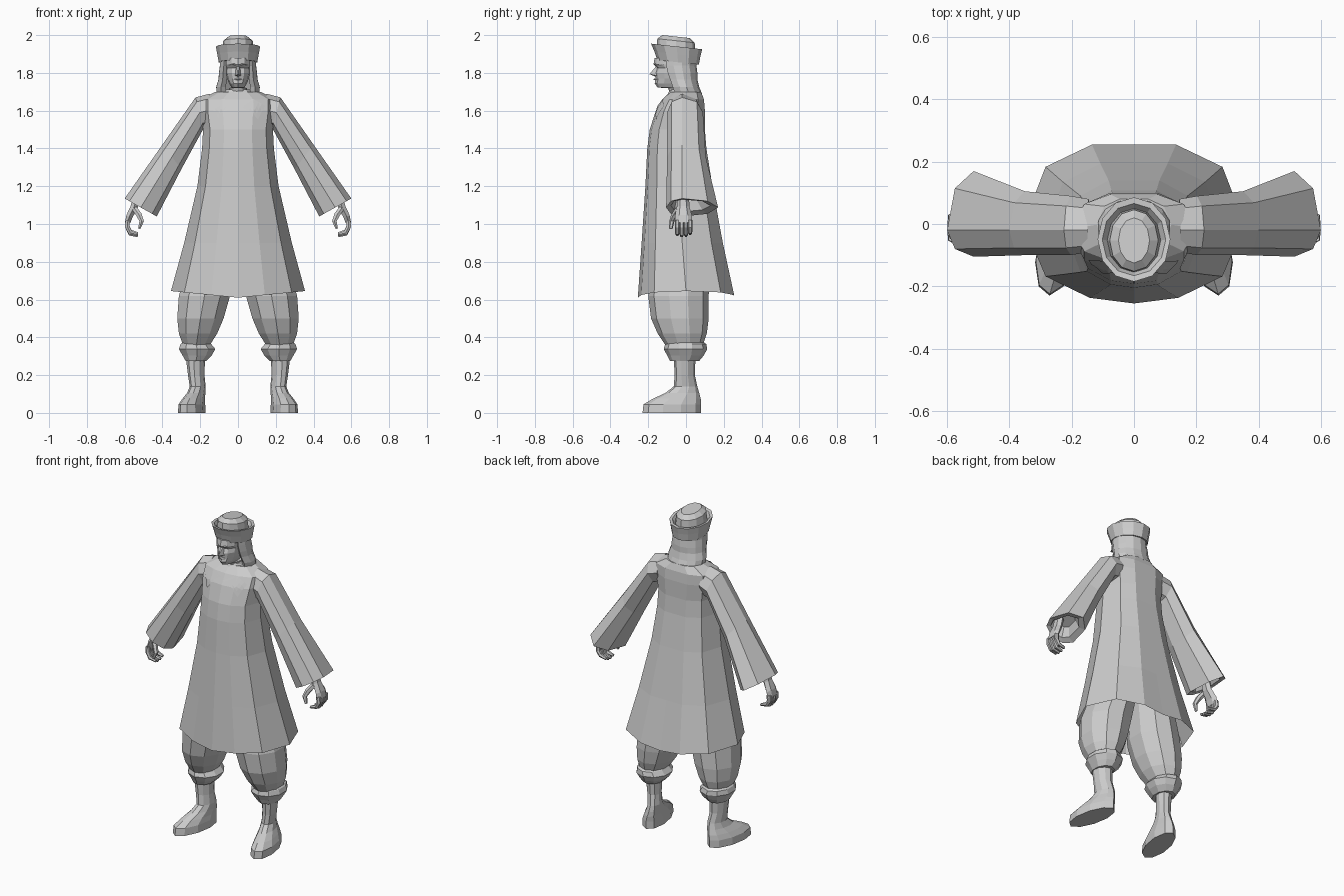
import bpy, bmesh
from math import sin, cos, pi, radians
from mathutils import Vector

cube = bpy.data.objects.get("Cube")
if cube:
    bpy.data.objects.remove(cube, do_unlink=True)

# One plain grey for everything
grey = bpy.data.materials.new("plain_grey")
grey.use_nodes = True
grey.diffuse_color = (0.6, 0.6, 0.6, 1)
grey.node_tree.nodes["Principled BSDF"].inputs["Base Color"].default_value = (0.6, 0.6, 0.6, 1)


def finish(name, bm, mirror=False):
    bmesh.ops.recalc_face_normals(bm, faces=bm.faces)
    mesh = bpy.data.meshes.new(name)
    bm.to_mesh(mesh)
    bm.free()
    mesh.materials.append(grey)
    obj = bpy.data.objects.new(name, mesh)
    bpy.context.collection.objects.link(obj)
    if mirror:
        obj.modifiers.new("mirror", "MIRROR").use_mirror_merge = False
    return obj


def loft(name, rings, mirror=False, caps=(True, True)):
    """Skin a list of equal-length point rings."""
    bm = bmesh.new()
    rows = [[bm.verts.new(p) for p in ring] for ring in rings]
    n = len(rows[0])
    for a, b in zip(rows, rows[1:]):
        for i in range(n):
            j = (i + 1) % n
            bm.faces.new((a[i], a[j], b[j], b[i]))
    for row, cap in ((rows[0], caps[0]), (rows[-1], caps[1])):
        if cap:
            bm.faces.new(row)
    return finish(name, bm, mirror)


def circle(n):
    return [(sin(2 * pi * i / n), -cos(2 * pi * i / n)) for i in range(n)]


def ring(shape, z, cx, hx, front, back, tilt=0, shear=0, rise=0):
    """Horizontal section between a front and a back limit."""
    mid = (front + back) / 2
    pts = []
    for u, v in shape:
        y = mid + v * (back - front) / 2
        pts.append(Vector((cx + u * hx + shear * y, y, z + tilt * (y + 0.05) + rise * abs(u))))
    return pts


def tube(name, path, n=6, mirror=True):
    """Tube through (x, y, z, thickness, width in y) stations bending in x-z."""
    rings = []
    for k, (x, y, z, t, w) in enumerate(path):
        a, b = path[max(k - 1, 0)], path[min(k + 1, len(path) - 1)]
        d = Vector((b[0] - a[0], 0, b[2] - a[2])).normalized()
        side = Vector((d.z, 0, -d.x))
        rings.append([Vector((x, y, z)) + side * t * u + Vector((0, w * v, 0)) for u, v in circle(n)])
    return loft(name, rings, mirror)


# Long robe: narrow chest, flaring to an open hem
half = [(0.4, -.93), (0.8, -.66), (1, 0), (0.8, .72), (0.38, 1)]
robe_shape = [(0, -1)] + half + [(0, 1)] + [(-u, v) for u, v in reversed(half)]
robe = loft("robe", [
    ring(robe_shape, 0.61, 0, .355, -.255, .255, rise=.035),
    ring(robe_shape, 0.9, 0, .285, -.235, .195),
    ring(robe_shape, 1.2, 0, .215, -.215, .14),
    ring(robe_shape, 1.4, 0, .19, -.205, .108),
    ring(robe_shape, 1.5, 0, .185, -.192, .1),
    ring(robe_shape, 1.6, 0, .2, -.16, .1),
    ring(robe_shape, 1.66, 0, .2, -.125, .095),
    ring(robe_shape, 1.70, 0, .12, -.085, .08),
], caps=(False, True))

# Low standing collar
oct_shape = circle(10)
loft("neck_band", [ring(oct_shape, 1.68, 0, .09, -.1, .07),
                   ring(oct_shape, 1.712, 0, .075, -.085, .06)])

# Pointed collar flaps laid on the chest
bm = bmesh.new()
flap = [(0.005, -.2, 1.655), (0.065, -.2, 1.625), (0.125, -.2, 1.565), (0.165, -.17, 1.65), (0.08, -.15, 1.685)]
bm.faces.new([bm.verts.new(p) for p in flap])
bmesh.ops.triangulate(bm, faces=bm.faces)
bmesh.ops.subdivide_edges(bm, edges=bm.edges, cuts=3, use_grid_fill=True)
collar = finish("collar_flap", bm, True)
wrap = collar.modifiers.new("lie_on_robe", "SHRINKWRAP")
wrap.target = robe
wrap.wrap_mode = "ABOVE_SURFACE"
wrap.offset = 0.005


# Wide sleeves, each section given by its outer and inner edge
def sleeve_ring(xo, zo, xi, zi, front, back):
    o, i = Vector((xo, 0, zo)), Vector((xi, 0, zi))
    pts = []
    for u, v in circle(8):
        p = (o + i) / 2 + (o - i) / 2 * u
        p.y = -.02 + (back + .02 if v > 0 else -.02 - front) * v
        pts.append(p)
    return pts


loft("sleeve", [
    sleeve_ring(.15, 1.69, .14, 1.52, -.09, .08),
    sleeve_ring(.225, 1.67, .18, 1.51, -.1, .09),
    sleeve_ring(.4, 1.42, .3, 1.29, -.1, .105),
    sleeve_ring(.6, 1.135, .43, 1.04, -.105, .17),
    sleeve_ring(.575, 1.13, .46, 1.065, -.08, .13),
    sleeve_ring(.55, 1.18, .46, 1.13, -.06, .08),
], mirror=True)

# Hands with curled fingers and a thumb
tube("palm", [(.535, -.015, 1.15, .024, .03), (.55, -.015, 1.09, .022, .034),
              (.575, -.013, 1.04, .02, .046), (.585, -.013, 1.005, .016, .046)])
for name, y, drop in (("index", -.046, 0), ("middle", -.023, .006), ("ring", 0, .004), ("little", .022, -.006)):
    tube(name + "_finger", [(.584, y, 1.02, .014, .012), (.586, y, .985, .014, .013),
                            (.57, y, .954 - drop, .013, .012), (.53, y, .943 - drop, .008, .009)], 6)
tube("thumb", [(.55, -.04, 1.085, .016, .016), (.525, -.062, 1.05, .017, .016),
               (.51, -.075, 1.015, .014, .014), (.523, -.08, .975, .007, .009)])

# Baggy trousers and gathered cuffs
def span(z, x0, x1, front, back, n=10):
    return ring(circle(n), z, (x0 + x1) / 2, (x1 - x0) / 2, front, back)


loft("trouser_leg", [
    span(.85, 0, .24, -.17, .13), span(.62, .035, .32, -.2, .12), span(.5, .07, .328, -.185, .12),
    span(.42, .105, .318, -.15, .11), span(.36, .145, .295, -.11, .09)], mirror=True)
loft("trouser_cuff", [
    span(.375, .15, .295, -.1, .09), span(.365, .138, .308, -.11, .108), span(.338, .115, .318, -.118, .112),
    span(.305, .135, .298, -.1, .095), span(.275, .165, .28, -.085, .07)], mirror=True)

# Soft boots with the toes turned slightly out
boot = [(0, .232, .068, -.23, .08), (.045, .232, .066, -.225, .08), (.075, .226, .056, -.175, .078),
        (.105, .218, .046, -.11, .07), (.14, .213, .041, -.065, .06), (.2, .22, .043, -.06, .047),
        (.29, .224, .05, -.065, .05)]
loft("boot", [ring(oct_shape, z, cx, hx, f, b, shear=-.17) for z, cx, hx, f, b in boot], mirror=True)

# Head with jaw, sunken eyes and brow
face = [(1.66, .05, -.075, .03), (1.72, .048, -.095, .03), (1.722, .034, -.15, .03), (1.745, .047, -.166, .03),
        (1.77, .058, -.16, .03), (1.80, .065, -.164, .03), (1.826, .066, -.154, .03),
        (1.845, .068, -.172, .03), (1.88, .068, -.166, .03)]
loft("head", [ring(circle(12), z, 0, hx, f, b) for z, hx, f, b in face])


def wedge(name, points, peak, mirror=False):
    bm = bmesh.new()
    for p in points + [peak]:
        bm.verts.new(p)
    bmesh.ops.convex_hull(bm, input=bm.verts)
    return finish(name, bm, mirror)


wedge("nose", [(-.008, -.155, 1.84), (.008, -.155, 1.84), (-.018, -.15, 1.785), (.018, -.15, 1.785),
               (0, -.155, 1.778)], (0, -.193, 1.793))
wedge("lips", [(-.025, -.148, 1.766), (.025, -.148, 1.766), (0, -.155, 1.777), (0, -.155, 1.757)], (0, -.174, 1.766))
wedge("brow", [(.01, -.16, 1.838), (.055, -.125, 1.842), (.05, -.125, 1.855), (.01, -.16, 1.852)],
      (.028, -.172, 1.845), True)

# Head cloth: a thick shell open around the face
arc = [(sin(radians(a)), -cos(radians(a))) for a in range(50, 311, 26)]
shell = arc + [(u * .72, v * .72) for u, v in reversed(arc)]
cloth = [(1.69, .116, -.09, .085), (1.725, .118, -.1, .07), (1.765, .106, -.115, .06),
         (1.80, .103, -.13, .06), (1.84, .098, -.14, .055), (1.88, .097, -.14, .06)]
loft("head_cloth", [ring(shell, z, 0, hx, f, b) for z, hx, f, b in cloth])

# Cap: upturned flaring brim round a low crown
cap = [(1.858, .09, -.145, .055), (1.857, .102, -.152, .068), (1.90, .11, -.167, .076), (1.94, .117, -.185, .086),
       (1.938, .102, -.166, .066), (1.915, .086, -.155, .05), (1.97, .078, -.152, .046),
       (1.992, .05, -.125, .02)]
loft("cap", [ring(circle(12), z, 0, hx, f, b, tilt=-.11) for z, hx, f, b in cap])
